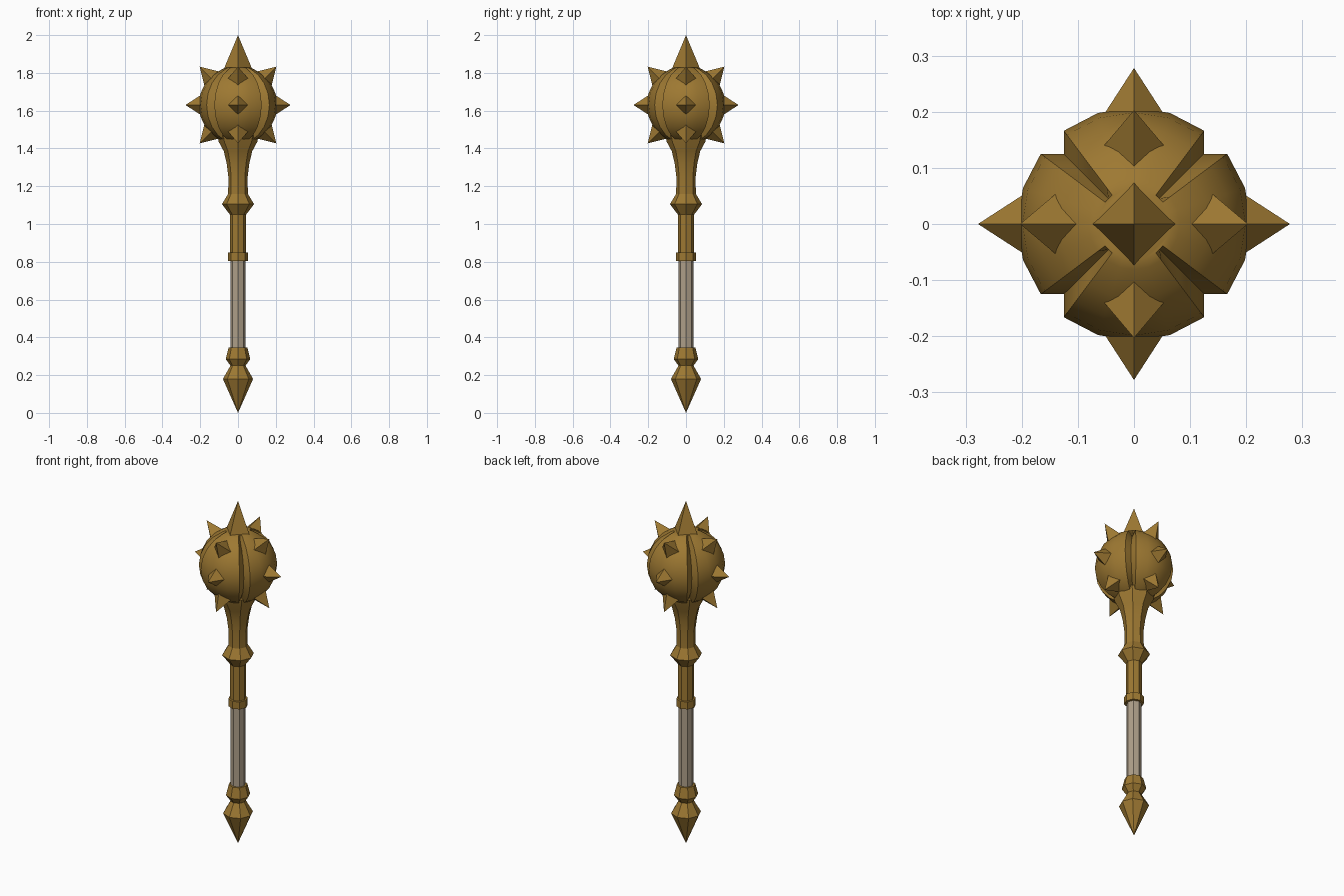
import bpy, bmesh, math
from mathutils import Matrix

if "Cube" in bpy.data.objects:
    bpy.data.objects.remove(bpy.data.objects["Cube"])


def material(name, rgb):
    m = bpy.data.materials.new(name)
    m.diffuse_color = (*rgb, 1)
    m.use_nodes = True
    m.node_tree.nodes["Principled BSDF"].inputs["Base Color"].default_value = m.diffuse_color
    return m


BRONZE = material("bronze", (0.34, 0.19, 0.032))
GRIP = material("pale grip", (0.42, 0.345, 0.25))
HEAD_Z = 1.63


def finish(name, bm, mat, smooth=None):
    bmesh.ops.recalc_face_normals(bm, faces=bm.faces)
    me = bpy.data.meshes.new(name)
    bm.to_mesh(me)
    bm.free()
    me.materials.append(mat)
    ob = bpy.data.objects.new(name, me)
    bpy.context.collection.objects.link(ob)
    if smooth:
        bpy.ops.object.select_all(action='DESELECT')
        ob.select_set(True)
        bpy.context.view_layer.objects.active = ob
        bpy.ops.object.shade_smooth_by_angle(angle=math.radians(smooth))
    return ob


def lathe(name, profile, mat, sides=8, smooth=None):
    """Closed faceted turning from (radius, z) points."""
    bm = bmesh.new()
    rings = []
    for r, z in profile:
        rings.append([bm.verts.new((r * math.cos(math.tau * i / sides),
                                    r * math.sin(math.tau * i / sides), z))
                      for i in range(sides)])
    for a, b in zip(rings, rings[1:]):
        for i in range(sides):
            j = (i + 1) % sides
            bm.faces.new((a[i], a[j], b[j], b[i]))
    bm.faces.new(rings[0])
    bm.faces.new(rings[-1])
    bmesh.ops.remove_doubles(bm, verts=bm.verts, dist=1e-5)
    return finish(name, bm, mat, smooth)


# Handle, bottom to top
lathe("pommel", [(0, 0), (0.08, 0.18), (0.04, 0.25), (0.065, 0.285),
                 (0.05, 0.345), (0.035, 0.346)], BRONZE)
lathe("grip", [(0.04, 0.33), (0.04, 0.81)], GRIP)
lathe("collar", [(0.04, 0.803), (0.052, 0.805), (0.052, 0.848), (0.04, 0.85)], BRONZE)
lathe("shaft", [(0.043, 0.845), (0.043, 1.05), (0.085, 1.105), (0.052, 1.16)], BRONZE)
lathe("neck", [(0.052, 1.16), (0.051, 1.25), (0.06, 1.32), (0.075, 1.385),
               (0.102, 1.435), (0.11, 1.47)], BRONZE, smooth=30)

# Round head with four tapering V grooves on the diagonals
bm = bmesh.new()
R, DEPTH = 0.208, 0.031
azimuths = [q * 90 + a for q in range(4) for a in (0, 18, 37, 45, 53, 72)]
rows = []
for el in (-72, -67, -50, -34, -17, 0, 17, 34, 50, 67, 72):
    ring = []
    for az in azimuths:
        r = R - DEPTH if az % 90 == 45 and abs(el) < 70 else R
        e, a = math.radians(el), math.radians(az)
        ring.append(bm.verts.new((r * math.cos(e) * math.cos(a),
                                  r * math.cos(e) * math.sin(a),
                                  HEAD_Z + r * math.sin(e))))
    rows.append(ring)
n = len(azimuths)
for a, b in zip(rows, rows[1:]):
    for i in range(n):
        j = (i + 1) % n
        bm.faces.new((a[i], a[j], b[j], b[i]))
bm.faces.new(rows[0])
bm.faces.new(rows[-1])
finish("head", bm, BRONZE, smooth=30)


# Four-sided spikes: (name, tilt from vertical, azimuth, base radius, start, tip)
def spike(name, tilt, az, base, start, tip):
    bm = bmesh.new()
    bmesh.ops.create_cone(bm, cap_ends=True, segments=4, radius1=base, radius2=0,
                          depth=tip - start,
                          matrix=Matrix.Translation((0, 0, (start + tip) / 2)))
    bmesh.ops.transform(bm, verts=bm.verts, matrix=Matrix.Translation((0, 0, HEAD_Z))
                        @ Matrix.Rotation(math.radians(az), 4, 'Z')
                        @ Matrix.Rotation(math.radians(tilt), 4, 'Y'))
    finish(name, bm, BRONZE)


spike("top_spike", 0, 0, 0.092, 0.15, 0.37)
for az in (0, 90, 180, 270):
    for label, tilt, tip in (("upper", 45, 0.287), ("middle", 90, 0.278), ("lower", 135, 0.287)):
        spike(f"{label}_spike_{az}", tilt, az, 0.07, 0.17, tip)
